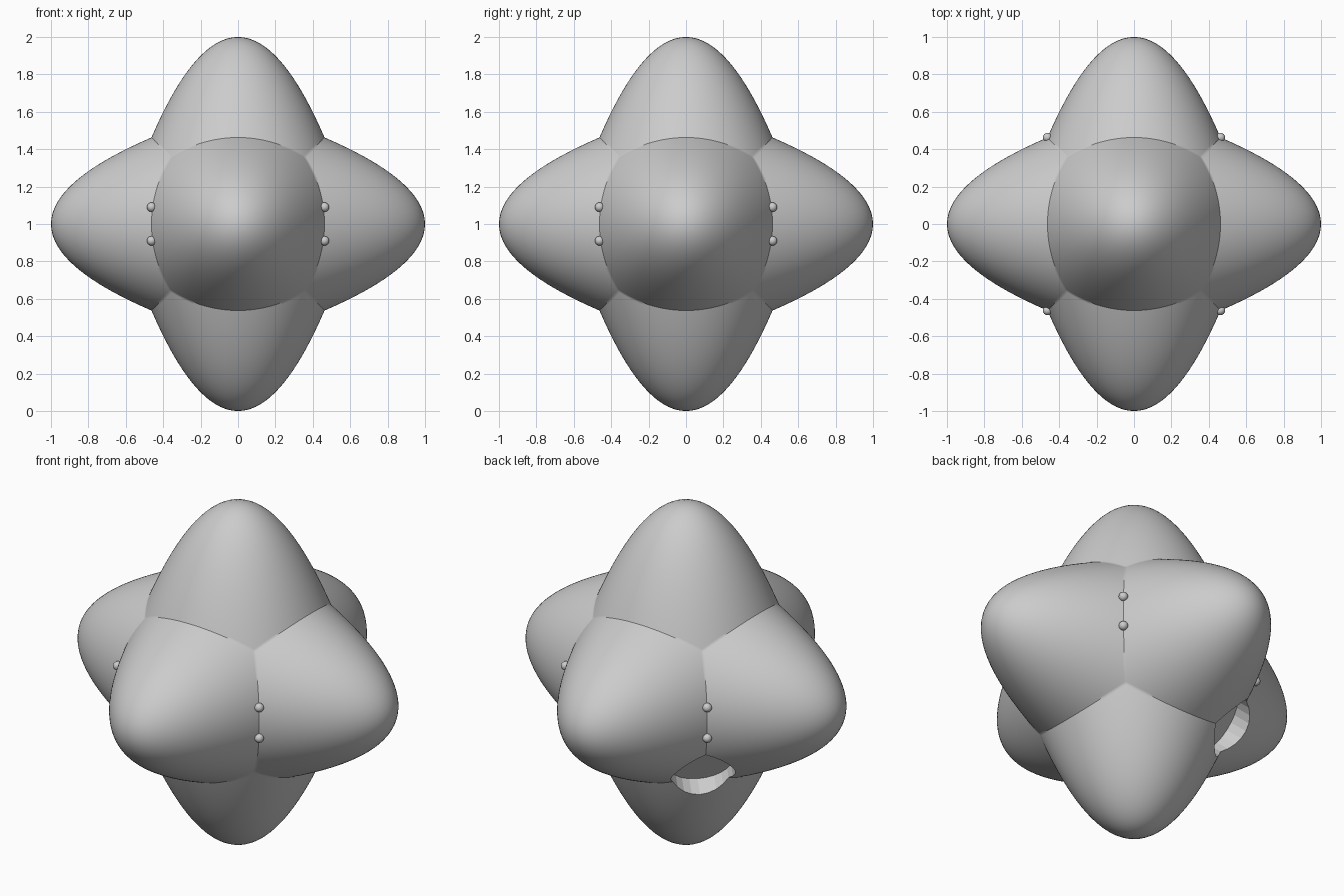
import bpy
import bmesh
from math import sqrt
from mathutils import Vector

CENTRE = Vector((0, 0, 1))
SEAM = 0.4625                       # where neighbouring lobes meet
BULGE = (1 - SEAM) / SEAM ** 2      # steepness of each parabolic lobe

if "Cube" in bpy.data.objects:
    bpy.data.objects.remove(bpy.data.objects["Cube"], do_unlink=True)

# One plain grey
grey = bpy.data.materials.new("plain_grey")
grey.use_nodes = True
colour = (0.6, 0.6, 0.6, 1)
grey.diffuse_color = colour
grey.node_tree.nodes["Principled BSDF"].inputs["Base Color"].default_value = colour


def select_only(obj):
    bpy.ops.object.select_all(action="DESELECT")
    obj.select_set(True)
    bpy.context.view_layer.objects.active = obj


def add_object(name, bm):
    mesh = bpy.data.meshes.new(name)
    bm.to_mesh(mesh)
    bm.free()
    mesh.materials.append(grey)
    obj = bpy.data.objects.new(name, mesh)
    bpy.context.collection.objects.link(obj)
    return obj


# Six-lobed body: a gridded cube, each face projected onto its own paraboloid
bm = bmesh.new()
bmesh.ops.create_cube(bm, size=2)
bmesh.ops.subdivide_edges(bm, edges=bm.edges[:], cuts=63, use_grid_fill=True)
for vert in bm.verts:
    spread = max(vert.co.length_squared - 1, 0)
    vert.co = CENTRE + vert.co * 2 / (1 + sqrt(1 + 4 * BULGE * spread))
body = add_object("lobed_body", bm)
select_only(body)
bpy.ops.object.shade_smooth_by_angle(angle=0.6)

# Round flat-bottomed socket in the lower corner between three lobes
axis = Vector((-1, 1, -1)).normalized()
floor, top = 0.56, 0.96
bm = bmesh.new()
bmesh.ops.create_cone(bm, cap_ends=True, segments=24, radius1=0.175,
                      radius2=0.175, depth=top - floor)
cutter = add_object("socket_cutter", bm)
cutter.rotation_euler = axis.to_track_quat("Z", "Y").to_euler()
cutter.location = CENTRE + axis * (floor + top) / 2
cutter.hide_render = True
bpy.context.view_layer.update()

cut = body.modifiers.new("socket", "BOOLEAN")
cut.operation = "DIFFERENCE"
cut.solver = "EXACT"
cut.object = cutter
select_only(body)
bpy.ops.object.modifier_apply(modifier=cut.name)
bpy.data.objects.remove(cutter, do_unlink=True)

# Pairs of small beads on the four upright seams
for side_x, x in (("right", -1), ("left", 1)):
    for side_y, y in (("front", -1), ("back", 1)):
        for level, z in (("lower", -1), ("upper", 1)):
            bm = bmesh.new()
            bmesh.ops.create_uvsphere(bm, u_segments=24, v_segments=12, radius=0.025)
            bead = add_object(f"{side_y}_{side_x}_{level}_bead", bm)
            bead.location = CENTRE + Vector((x * SEAM, y * SEAM, z * 0.09))
            select_only(bead)
            bpy.ops.object.shade_smooth()
